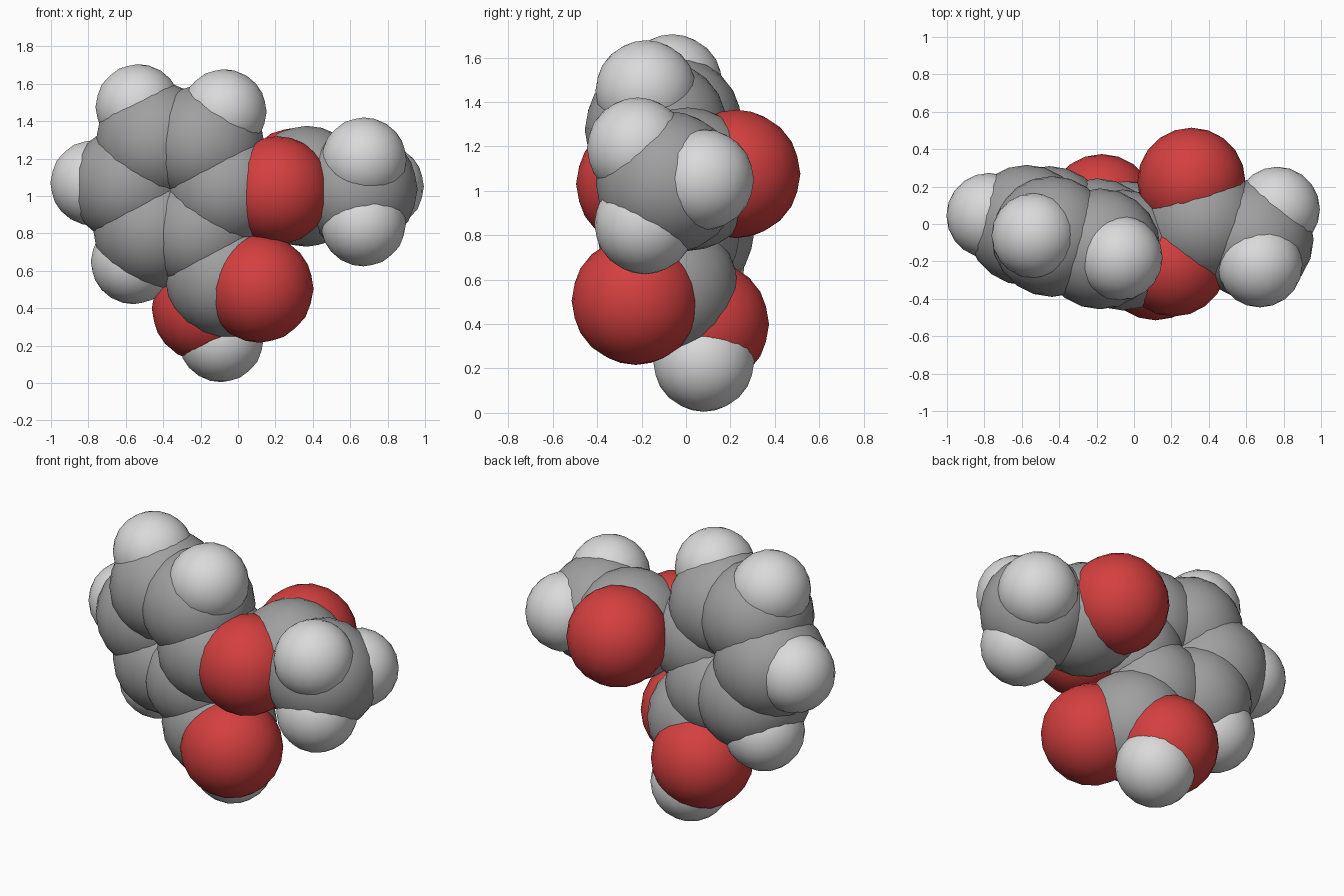
import bpy
import bmesh
from mathutils import Vector

cube = bpy.data.objects.get("Cube")
if cube:
    bpy.data.objects.remove(cube, do_unlink=True)


def make_material(name, rgb):
    mat = bpy.data.materials.new(name)
    mat.use_nodes = True
    colour = (*rgb, 1.0)
    mat.diffuse_color = colour
    bsdf = mat.node_tree.nodes["Principled BSDF"]
    bsdf.inputs["Base Color"].default_value = colour
    bsdf.inputs["Roughness"].default_value = 0.6
    return mat


def make_ball(name, radius, mat):
    """One smooth ball mesh, shared by every atom of the same kind."""
    mesh = bpy.data.meshes.new(name)
    bm = bmesh.new()
    bmesh.ops.create_icosphere(bm, subdivisions=3, radius=radius)
    for face in bm.faces:
        face.smooth = True
    bm.to_mesh(mesh)
    bm.free()
    mesh.materials.append(mat)
    return mesh


carbon = make_ball("carbon_ball", 0.323, make_material("mid_grey", (0.35, 0.35, 0.35)))
oxygen = make_ball("oxygen_ball", 0.289, make_material("red", (0.66, 0.05, 0.05)))
hydrogen = make_ball("hydrogen_ball", 0.228, make_material("light_grey", (0.70, 0.70, 0.70)))


def atom(name, mesh, position):
    obj = bpy.data.objects.new(name, mesh)
    obj.location = position
    bpy.context.collection.objects.link(obj)


# Six-sided ring: three spokes, each used in both directions from the centre
centre = Vector((-0.317, -0.073, 1.05))
spokes = {
    "left": Vector((-0.458, 0.118, 0.02)),
    "upper_left": Vector((-0.217, 0.011, 0.427)),
    "upper_right": Vector((0.242, -0.107, 0.40)),
}
opposite = {"left": "right", "upper_left": "lower_right", "upper_right": "lower_left"}
for side, spoke in spokes.items():
    atom("ring_carbon_" + side, carbon, centre + spoke * 0.56)
    atom("ring_carbon_" + opposite[side], carbon, centre - spoke * 0.56)
    atom("ring_hydrogen_" + side, hydrogen, centre + spoke)
# Only one of the opposite ends carries a hydrogen
atom("ring_hydrogen_lower_left", hydrogen, centre - spokes["upper_right"])

# Acid group below the ring
atom("acid_carbon", carbon, (-0.067, -0.087, 0.563))
atom("acid_front_oxygen", oxygen, (0.115, -0.226, 0.505))
atom("acid_back_oxygen", oxygen, (-0.172, 0.085, 0.40))
atom("acid_hydrogen", hydrogen, (-0.091, 0.08, 0.233))

# Side arm beside the ring
atom("arm_link_oxygen", oxygen, (0.21, -0.206, 1.031))
atom("arm_carbon", carbon, (0.367, 0.008, 1.052))
atom("arm_back_oxygen", oxygen, (0.307, 0.226, 1.076))

# End group of the arm
atom("end_carbon", carbon, (0.637, -0.083, 1.036))
atom("end_hydrogen_upper", hydrogen, (0.673, -0.218, 1.192))
atom("end_hydrogen_lower", hydrogen, (0.67, -0.185, 0.852))
atom("end_hydrogen_side", hydrogen, (0.766, 0.078, 1.05))
